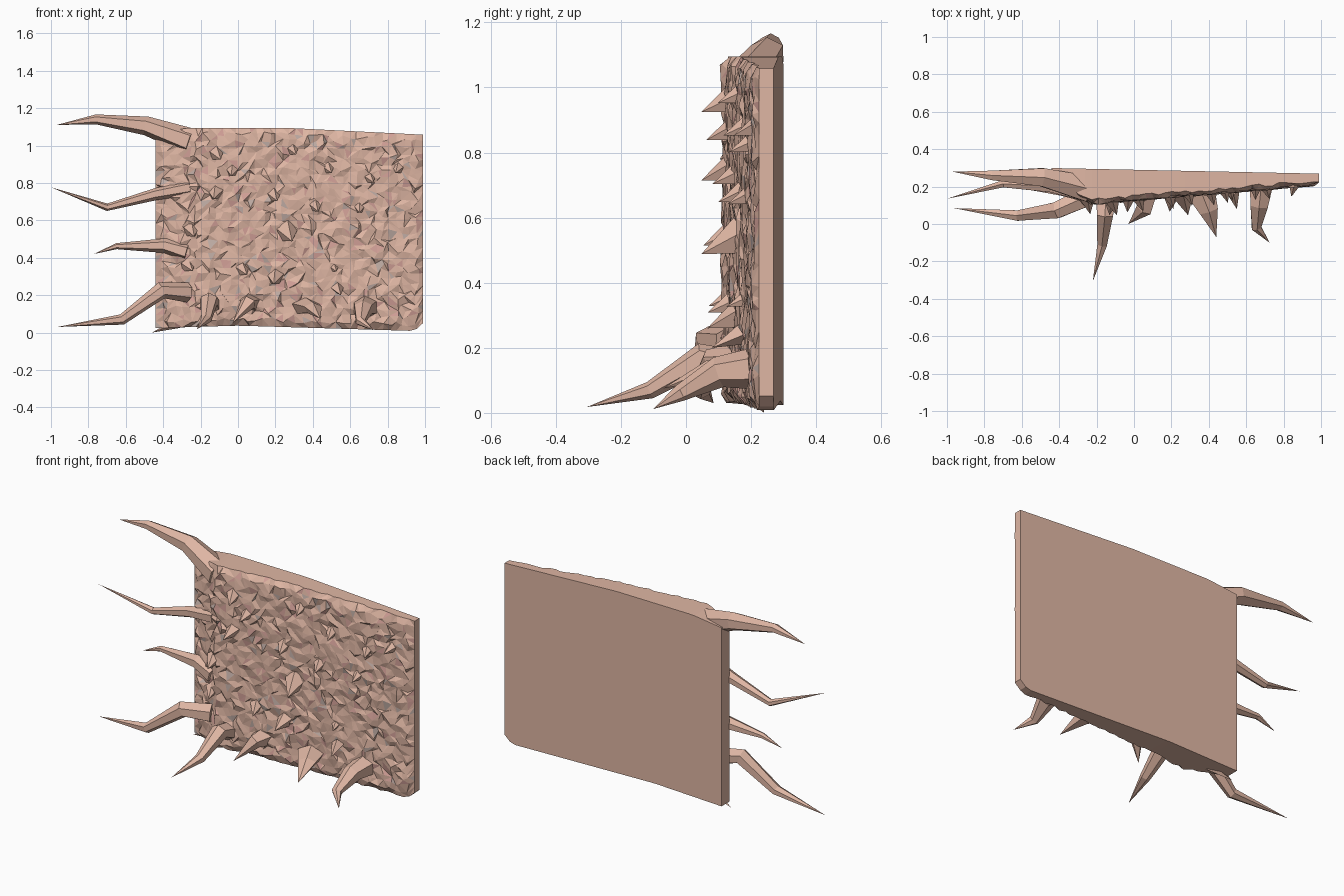
import bpy, bmesh, random
from mathutils import Vector

if "Cube" in bpy.data.objects:
    bpy.data.objects.remove(bpy.data.objects["Cube"])

random.seed(4)


def material(name, rgb):
    m = bpy.data.materials.new(name)
    m.diffuse_color = (*rgb, 1)
    m.use_nodes = True
    m.node_tree.nodes["Principled BSDF"].inputs["Base Color"].default_value = m.diffuse_color
    return m


MATS = [material("flesh", (0.74, 0.47, 0.37)),
        material("pink_flesh", (0.64, 0.35, 0.31)),
        material("grey_flesh", (0.52, 0.41, 0.37))]


def finish(name, bm):
    bmesh.ops.recalc_face_normals(bm, faces=bm.faces)
    mesh = bpy.data.meshes.new(name)
    bm.to_mesh(mesh)
    bm.free()
    for m in MATS:
        mesh.materials.append(m)
    bpy.context.collection.objects.link(bpy.data.objects.new(name, mesh))


# Slab outline: front bulges near the left, back is a plain slanted plane
def front_y(x):
    return 0.11 + 0.085 * (x + 0.22) if x > -0.22 else 0.11 - 0.48 * (x + 0.22)


def back_y(x):
    return 0.29 - 0.021 * x


def top_z(x):
    return 1.095 - 0.05 * max(0, x - 0.25) - 0.12 * max(0, -0.25 - x)


def bottom_z(x):
    return 0.037 - 0.03 * abs(x) + 9 * max(0, x - 0.92) ** 2


# Slab: lumpy faceted front, ragged rim, flat back
def build_slab(nx=40, nz=30):
    bm = bmesh.new()
    grid = []
    for i in range(nx + 1):
        col = []
        for j in range(nz + 1):
            x = -0.44 + 1.43 * i / nx
            t = j / nz
            y = front_y(x) + random.uniform(-0.009, 0.009)
            if 0 < i < nx and 0 < j < nz:
                x += random.uniform(-0.014, 0.014)
                t += random.uniform(-0.013, 0.013)
            else:
                y = min(y + 0.02, 0.225)
            z0 = bottom_z(x)
            col.append(bm.verts.new((x, y, z0 + (top_z(x) - z0) * t)))
        grid.append(col)
    for i in range(nx):
        for j in range(nz):
            a, b = grid[i][j], grid[i + 1][j]
            c, d = grid[i + 1][j + 1], grid[i][j + 1]
            tris = ((a, b, c), (a, c, d)) if random.random() < 0.5 else ((a, b, d), (b, c, d))
            for tri in tris:
                f = bm.faces.new(tri)
                f.material_index = random.choices((0, 1, 2), (90, 7, 3))[0]
    rim = ([grid[i][0] for i in range(nx)] + [grid[nx][j] for j in range(nz)]
           + [grid[i][nz] for i in range(nx, 0, -1)] + [grid[0][j] for j in range(nz, 0, -1)])
    back = [bm.verts.new((v.co.x, back_y(v.co.x), v.co.z)) for v in rim]
    for k in range(len(rim)):
        n = (k + 1) % len(rim)
        bm.faces.new((rim[k], rim[n], back[n], back[k]))
    bm.faces.new(back)
    finish("slab", bm)


# Horn: rings along a bent path, tapering with length to a point
def add_horn(bm, radius, path, sides, flat=1):
    pts = [Vector(p) for p in path]
    lengths = [(b - a).length for a, b in zip(pts, pts[1:])]
    rings = []
    for k, p in enumerate(pts[:-1]):
        t = (pts[k + 1] - pts[max(k - 1, 0)]).normalized()
        u = Vector((0, 0, 1)).cross(t).normalized()
        v = t.cross(u)
        r = radius * (sum(lengths[k:]) / sum(lengths)) ** 0.8
        ring = bmesh.ops.create_circle(bm, segments=sides, radius=r)["verts"]
        for vert in ring:
            vert.co = p + u * vert.co.x + v * vert.co.y * flat
        rings.append(ring)
    tip = bm.verts.new(pts[-1])
    bm.faces.new(rings[0])
    for s in range(sides):
        n = (s + 1) % sides
        for r0, r1 in zip(rings, rings[1:]):
            bm.faces.new((r0[s], r0[n], r1[n], r1[s]))
        bm.faces.new((rings[-1][s], rings[-1][n], tip))


def horn(name, radius, *path, sides=6, flat=0.9):
    bm = bmesh.new()
    add_horn(bm, radius, path, sides, flat)
    finish(name, bm)


build_slab()

# Long horns on the left edge
horn("left_horn_top", 0.08, (-0.25, 0.19, 1.02), (-0.49, 0.25, 1.105),
     (-0.76, 0.26, 1.14), (-0.97, 0.28, 1.11))
horn("left_horn_upper", 0.045, (-0.25, 0.16, 0.775), (-0.44, 0.2, 0.74),
     (-0.7, 0.215, 0.67), (-1, 0.135, 0.777))
horn("left_horn_middle", 0.055, (-0.27, 0.17, 0.43), (-0.39, 0.19, 0.465),
     (-0.65, 0.215, 0.462), (-0.77, 0.21, 0.42))
horn("left_horn_bottom", 0.06, (-0.27, 0.14, 0.215), (-0.41, 0.075, 0.225),
     (-0.62, 0.045, 0.07), (-0.965, 0.085, 0.03))
horn("left_corner_spur", 0.03, (-0.32, 0.21, 0.05), (-0.46, 0.24, 0), sides=4)

# Horns reaching forward along the bottom
horn("front_horn_1", 0.06, (-0.15, 0.15, 0.14), (-0.155, 0.05, 0.17),
     (-0.17, -0.11, 0.07), (-0.22, -0.305, 0.018))
horn("front_horn_2", 0.06, (0.06, 0.15, 0.16), (0.055, 0.08, 0.16), (-0.03, 0, 0.05), sides=5)
horn("front_horn_3", 0.08, (0.36, 0.17, 0.14), (0.4, 0.07, 0.13), (0.44, -0.07, 0.075),
     sides=5, flat=0.6)
horn("front_horn_4", 0.07, (0.68, 0.2, 0.135), (0.67, 0.1, 0.125),
     (0.655, -0.02, 0.06), (0.725, -0.1, 0.012))
horn("front_horn_5", 0.035, (0.53, 0.17, 0.24), (0.55, 0.08, 0.2), sides=4)

# Small thorns on the front: x, z, radius
THORNS = [(-0.12, 0.96, 0.045), (-0.03, 0.87, 0.04), (0.29, 0.98, 0.035), (0.48, 0.88, 0.035),
          (0.7, 0.83, 0.035), (0.86, 0.88, 0.035), (0.19, 0.735, 0.04), (0.41, 0.68, 0.04),
          (0.65, 0.67, 0.035), (0.26, 0.54, 0.065), (0.02, 0.34, 0.04), (0.2, 0.3, 0.05),
          (-0.27, 0.36, 0.04), (-0.25, 0.55, 0.045), (-0.12, 0.75, 0.045), (0.51, 0.35, 0.03)]
thorns = bmesh.new()
for x, z, r in THORNS:
    y = front_y(x)
    tip = (x + random.uniform(-0.02, 0.03), y - 1.6 * r, z - 0.8 * r)
    add_horn(thorns, r, [(x, y + 0.02, z), tip], 5)
finish("front_thorns", thorns)
